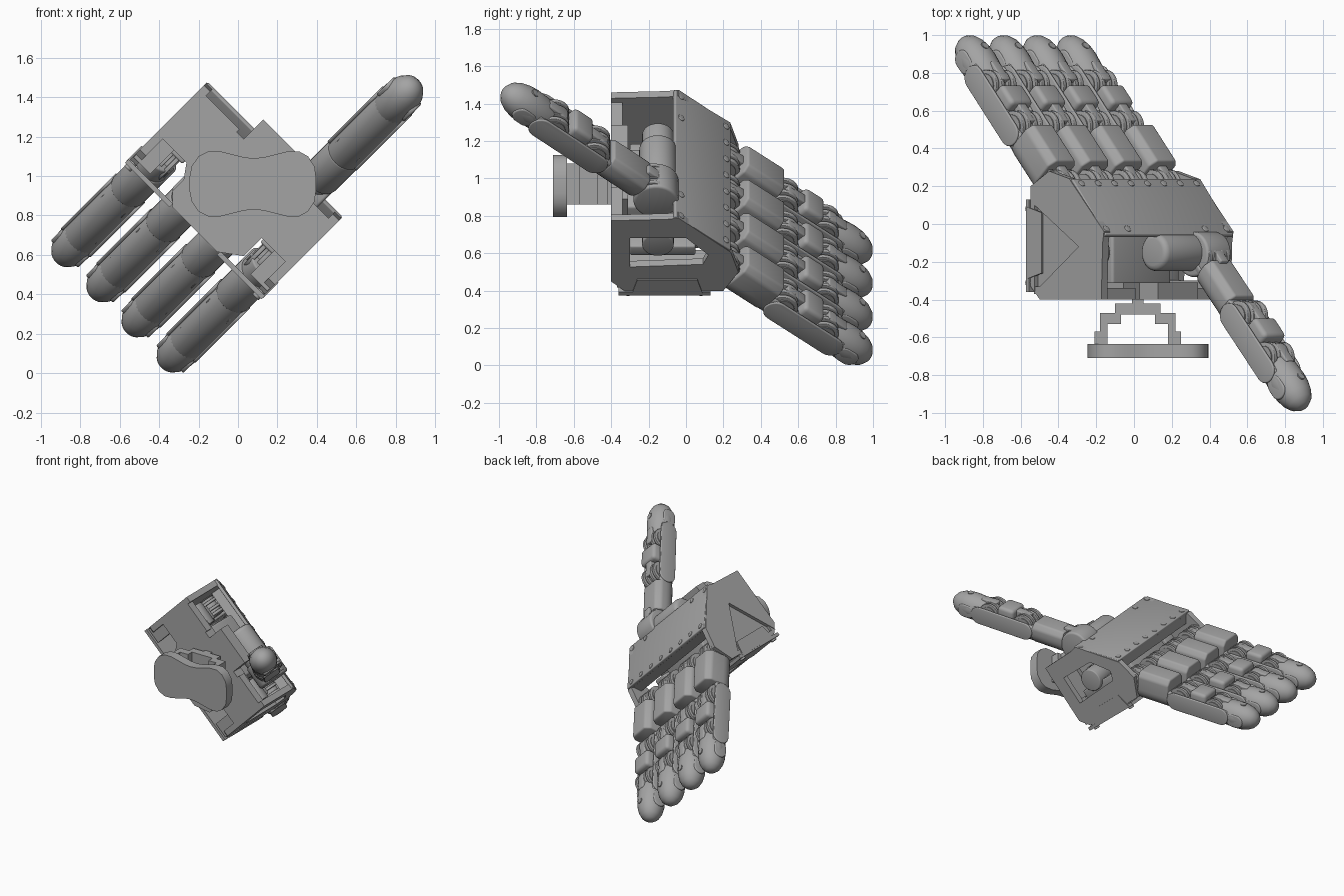
import bpy, bmesh, math
from mathutils import Matrix, Vector

cube = bpy.data.objects.get("Cube")
if cube:
    bpy.data.objects.remove(cube)

grey = bpy.data.materials.new("plain grey")
grey.use_nodes = True
COL = (0.37, 0.37, 0.37, 1)
grey.diffuse_color = COL
grey.node_tree.nodes["Principled BSDF"].inputs["Base Color"].default_value = COL


def frame(x, y, z, origin=(0, 0, 0)):
    m = Matrix((x, y, z)).transposed().to_4x4()
    m.translation = Vector(origin)
    return m


# Frames: across the knuckles / along the fingers / out of the hand's back,
# and the palm frame: across / world y / up the wrist diagonal
R = Vector((1, 0, -1)).normalized()
D = Vector((-0.6, 1, -0.6)).normalized()
N = R.cross(D)
Y = Vector((0, 1, 0))
HAND = frame(R, D, N)
PALM = frame(R, Y, R.cross(Y))
WORLD = Matrix.Identity(4)
made = []


def finish(name, bm, m, bevel=0.0):
    bmesh.ops.recalc_face_normals(bm, faces=bm.faces)
    if bevel:
        edges = [e for e in bm.edges if e.calc_face_angle(0) > 0.5]
        bmesh.ops.bevel(bm, geom=edges, offset=bevel, segments=3,
                        profile=0.5, affect='EDGES', clamp_overlap=True)
    me = bpy.data.meshes.new(name)
    bm.to_mesh(me)
    bm.free()
    me.materials.append(grey)
    ob = bpy.data.objects.new(name, me)
    ob.matrix_world = m
    bpy.context.collection.objects.link(ob)
    made.append(ob)
    return ob


def prism(name, pts, axis, lo, hi, m, bevel=0.0):
    """Extrude a 2D outline along axis 0, 1 or 2."""
    bm = bmesh.new()

    def place(p, w):
        c = list(p)
        c.insert(axis, w)
        return bm.verts.new(c)
    a = [place(p, lo) for p in pts]
    b = [place(p, hi) for p in pts]
    n = len(pts)
    bm.faces.new(a)
    bm.faces.new(b[::-1])
    for i in range(n):
        bm.faces.new((a[i], a[(i + 1) % n], b[(i + 1) % n], b[i]))
    return finish(name, bm, m, bevel)


def box(name, lo, hi, m, bevel=0.0):
    pts = [(lo[0], lo[1]), (hi[0], lo[1]), (hi[0], hi[1]), (lo[0], hi[1])]
    return prism(name, pts, 2, lo[2], hi[2], m, bevel)


def disc(name, centre, r, lo, hi, axis, m, n=24, bevel=0.0):
    pts = [(centre[0] + r * math.cos(2 * math.pi * i / n),
            centre[1] + r * math.sin(2 * math.pi * i / n)) for i in range(n)]
    return prism(name, pts, axis, lo, hi, m, bevel)


def slot(y0, y1, z, r, n=10):
    """Rounded-end outline along y."""
    out = []
    for cy, start in ((y1 - r, -90), (y0 + r, 90)):
        for i in range(n + 1):
            t = math.radians(start + 180 * i / n)
            out.append((cy + r * math.cos(t), z + r * math.sin(t)))
    return out


def lathe(name, prof, m, n=28):
    """Spin (radius, y) points around y."""
    bm = bmesh.new()
    vs = [bm.verts.new((r, y, 0)) for r, y in prof]
    es = [bm.edges.new(p) for p in zip(vs, vs[1:])]
    bmesh.ops.spin(bm, geom=vs + es, cent=(0, 0, 0), axis=(0, 1, 0),
                   angle=2 * math.pi, steps=n, use_duplicate=False)
    bmesh.ops.remove_doubles(bm, verts=bm.verts, dist=0.0005)
    return finish(name, bm, m)


def cut(ob, cutter):
    """Subtract the cutter from the part and delete the cutter."""
    cutter.hide_render = True
    mod = ob.modifiers.new("window", 'BOOLEAN')
    mod.operation, mod.solver, mod.object = 'DIFFERENCE', 'EXACT', cutter
    bpy.context.view_layer.update()
    deps = bpy.context.evaluated_depsgraph_get()
    me = bpy.data.meshes.new_from_object(ob.evaluated_get(deps))
    ob.modifiers.clear()
    ob.data = me
    made.remove(cutter)
    bpy.data.objects.remove(cutter)


def half_round(r, n=16):
    return [(r * math.cos(math.pi + math.pi * i / n), r * math.sin(math.pi + math.pi * i / n))
            for i in range(n + 1)]


def finger(name, m, height):
    # Palm-side shell from the root to the tip, first segment, dorsal block
    prism(name + "_root_shell", half_round(0.092), 1, -0.21, -0.06, m, 0.01)
    prism(name + "_near_segment", half_round(0.1) +
          [(0.1, height - 0.04), (0.07, height), (-0.07, height), (-0.1, height - 0.04)],
          1, -0.1, 0.165, m, 0.012)
    prism(name + "_middle_shell", half_round(0.097) + [(0.095, 0.05), (-0.095, 0.05)],
          1, 0.14, 0.68, m, 0.012)
    box(name + "_middle_block", (-0.082, 0.34, 0), (0.082, 0.48, 0.112), m, 0.025)
    for s in (-1, 1):
        x = sorted((s * 0.088, s * 0.105))
        prism(name + "_side_cover", slot(0.16, 0.69, -0.005, 0.066), 0, *x, m, 0.006)
    # Joint pulleys
    for t, r in ((-0.17, 0.088), (0.255, 0.085), (0.55, 0.082)):
        disc(name + "_joint_hub", (t, 0.018), r * 0.75, -0.082, 0.082, 0, m)
        for x in (-0.065, -0.025, 0.025, 0.065):
            disc(name + "_joint_pulley", (t, 0.018), r, x - 0.011, x + 0.011, 0, m, 24, 0.004)
        box(name + "_tendon_guide", (-0.03, t - 0.03, 0.03), (0.03, t + 0.1, 0.1), m, 0.008)
    # Fingertip with side pads and a small dorsal stud
    lathe(name + "_tip", [(0, 0.6), (0.085, 0.6), (0.097, 0.65), (0.101, 0.72), (0.098, 0.77),
                          (0.087, 0.82), (0.067, 0.86), (0.037, 0.887), (0, 0.897)], m)
    for s in (-1, 1):
        x = sorted((s * 0.07, s * 0.098))
        prism(name + "_tip_pad", slot(0.67, 0.81, -0.01, 0.05), 0, *x, m, 0.008)
    disc(name + "_tip_stud", (0, 0.76), 0.022, 0.08, 0.102, 2, m, 16)


# Four fingers lean slightly to the palm; the thumb points the other way
for i in range(4):
    direction = (D - 0.03 * N).normalized()
    root = HAND @ Vector((-1.05 + 0.252 * i, 0, 0.485))
    finger("finger_%d" % (i + 1), frame(R, direction, R.cross(direction), root), 0.14)
direction = (-D + 0.045 * N).normalized()
finger("thumb", frame(-R, direction, (-R).cross(direction),
                      HAND @ Vector((-0.405, -0.93, 0.608))), 0.08)

# Back plate with screws, and the rail over the knuckles
box("back_plate", (-1.15, -0.65, 0.655), (-0.19, -0.26, 0.68), HAND, 0.006)
box("knuckle_rail", (-1.12, -0.3, 0.58), (-0.22, -0.265, 0.655), HAND)
for i in range(8):
    a = -1.10 + 0.86 * i / 7
    disc("plate_screw", (a, -0.295), 0.02, 0.66, 0.685, 2, HAND, 16, 0.004)
for a in (-1.12, -0.96, -0.38, -0.22):
    disc("plate_screw", (a, -0.61), 0.02, 0.66, 0.685, 2, HAND, 16, 0.004)

# Palm end walls: one with a triangular recess, one with a window
WALL = [(-0.4, 0.45), (-0.4, 0.91), (-0.1, 0.92), (-0.04, 0.93), (0.24, 0.67),
        (0.28, 0.52), (0.2, 0.38), (-0.33, 0.38)]
right_wall = prism("right_end_wall", WALL, 0, -1.155, -1.11, PALM)
cut(right_wall, prism("recess_cutter", [(-0.36, 0.41), (-0.12, 0.74), (0.1, 0.41)],
                      0, -1.2, -1.13, PALM))
left_wall = prism("left_end_wall", WALL, 0, -0.23, -0.185, PALM)
cut(left_wall, prism("window_cutter", [(-0.3, 0.56), (-0.3, 0.78), (0.0, 0.78),
                                       (0.12, 0.65), (0.09, 0.58)], 0, -0.3, -0.1, PALM))

# Parts repeated at both ends of the palm, mirrored about its middle
MID = -0.67
for s in (-1, 1):
    def span(p, q):
        return sorted((MID + s * p, MID + s * q))
    x0, x1 = span(0.2, 0.48)
    box("palm_front_flank", (x0, -0.4, 0.57), (x1, -0.34, 0.88), PALM)
    x0, x1 = span(0.36, 0.48)
    box("palm_front_step", (x0, -0.37, 0.4), (x1, -0.33, 0.58), PALM)
    x0, x1 = span(0.17, 0.49)
    box("lower_bracket", (x0, -0.36, 0.35), (x1, 0.13, 0.375), PALM)
    x0, x1 = span(0.48, 0.492)
    prism("bracket_flange", [(-0.29, 0.36), (-0.26, 0.47), (0.06, 0.47), (0.09, 0.36)],
          0, x0, x1, PALM)
    x0, x1 = span(0.25, 0.42)
    disc("tendon_motor", (-0.15, 0.66), 0.085, x0, x1, 0, PALM, 28, 0.008)
    box("motor_mount", (x0 + 0.03, -0.3, 0.55), (x1 - 0.03, 0.05, 0.62), PALM, 0.01)
    for y in (-0.31, 0.08):
        disc("bracket_bolt", (MID + s * 0.46, y), 0.022, 0.335, 0.385, 2, PALM, 16, 0.004)

# Central palm plate, inner core and thumb drive
CENTRE = [(-0.83, 0.36), (-0.51, 0.36), (-0.4, 0.44), (-0.4, 0.86), (-0.52, 0.86), (-0.52, 1.0),
          (-0.82, 1.0), (-0.82, 0.86), (-0.94, 0.86), (-0.94, 0.57), (-0.89, 0.5), (-0.89, 0.42)]
prism("palm_centre_plate", CENTRE, 1, -0.4, -0.31, PALM)
box("palm_core", (-0.9, -0.32, 0.42), (-0.46, 0.08, 0.74), PALM, 0.015)
disc("thumb_motor", (-0.15, 0.9), 0.1, -0.76, -0.42, 0, PALM, 32, 0.03)
disc("thumb_base_drum", (-0.72, 0.6), 0.12, -0.49, -0.31, 0, HAND, 32, 0.015)

# Stepped mounting bridge and the waisted wrist pad
half = [(0.23, -0.635), (0.23, -0.57), (0.2, -0.57), (0.2, -0.47), (0.12, -0.47), (0.12, -0.42),
        (0.03, -0.42), (0.03, -0.39)]
inner = [(0.16, -0.635), (0.16, -0.53), (0.09, -0.53), (0.09, -0.48)]
bridge = [(0.02 + x, y) for x, y in half] + [(0.02 - x, y) for x, y in half[::-1]]
bridge += [(0.02 - x, y) for x, y in inner] + [(0.02 + x, y) for x, y in inner[::-1]]
prism("mount_bridge", bridge, 2, 0.86, 1.08, WORLD)
top = [(-0.245, 0.04), (-0.235, 0.09), (-0.2, 0.14), (-0.15, 0.165), (-0.09, 0.165),
       (-0.03, 0.15), (0.03, 0.135), (0.08, 0.13), (0.13, 0.135), (0.19, 0.15),
       (0.25, 0.165), (0.31, 0.165), (0.355, 0.14), (0.388, 0.09), (0.395, 0.04)]
pad = [(x, 0.96 + z) for x, z in top] + [(x, 0.96 - z) for x, z in top[::-1]]
prism("wrist_pad", pad, 1, -0.71, -0.635, WORLD)

# Smooth shading with sharp edges kept
bpy.ops.object.select_all(action='DESELECT')
for ob in made:
    ob.select_set(True)
bpy.context.view_layer.objects.active = made[0]
bpy.ops.object.shade_smooth_by_angle(angle=math.radians(35))
